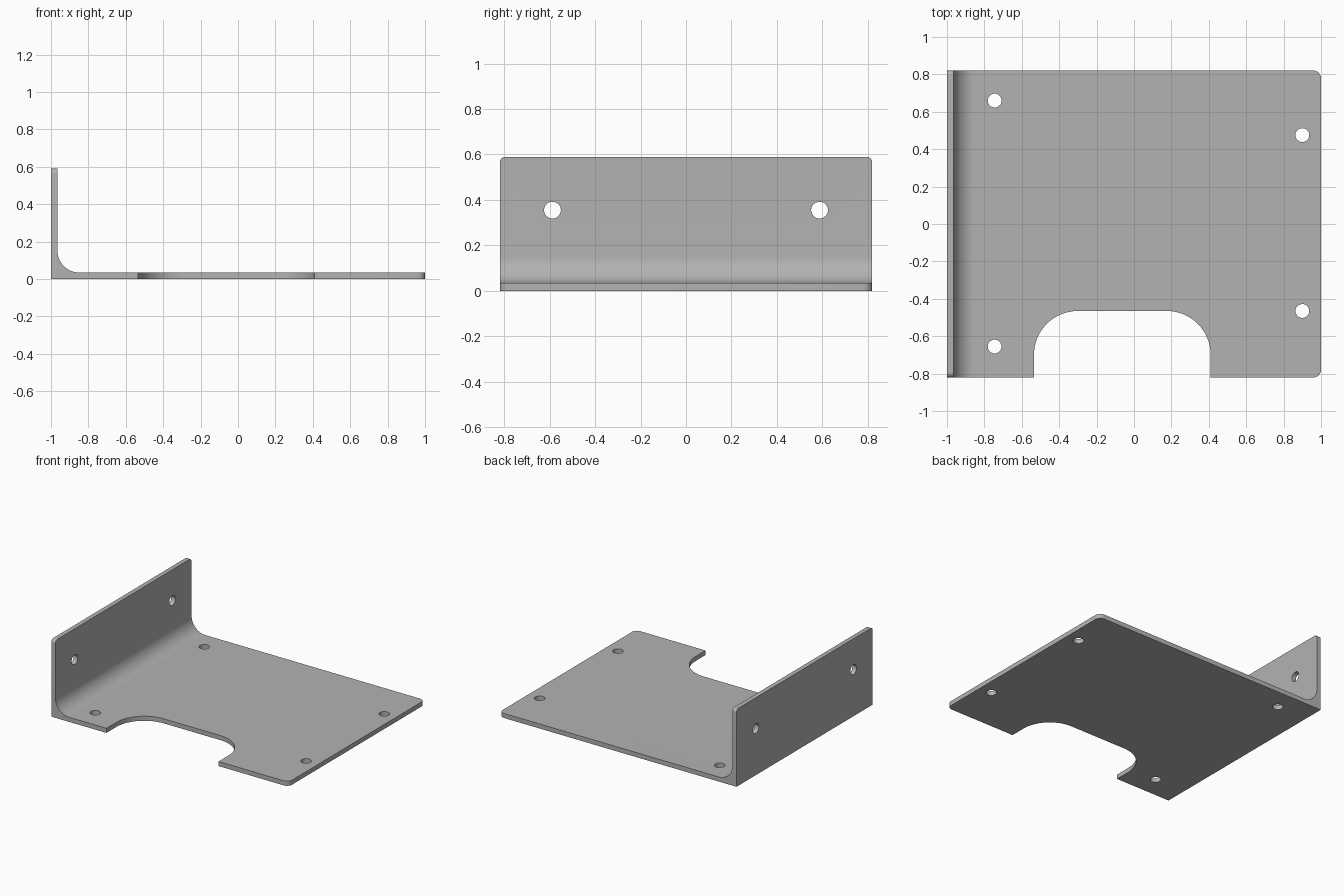
import bpy, bmesh, math
from mathutils import Vector

if "Cube" in bpy.data.objects:
    bpy.data.objects.remove(bpy.data.objects["Cube"])

HALF_Y, HEIGHT, THICK, FILLET = 0.82, 0.59, 0.035, 0.115

grey = bpy.data.materials.new("plain_grey")
grey.use_nodes = True
grey.diffuse_color = (0.45, 0.45, 0.45, 1)
grey.node_tree.nodes["Principled BSDF"].inputs["Base Color"].default_value = grey.diffuse_color


def arc(cx, cy, r, start, end, steps=16):
    angles = [math.radians(start + (end - start) * i / steps) for i in range(steps + 1)]
    return [(cx + r * math.cos(a), cy + r * math.sin(a)) for a in angles]


def prism(name, points, direction, round_edges=None):
    """Extrude a closed outline, optionally rounding chosen edges."""
    bm = bmesh.new()
    face = bm.faces.new([bm.verts.new(p) for p in points])
    new = bmesh.ops.extrude_face_region(bm, geom=[face], use_keep_orig=True)["geom"]
    bmesh.ops.translate(bm, vec=direction, verts=[v for v in new if isinstance(v, bmesh.types.BMVert)])
    bmesh.ops.recalc_face_normals(bm, faces=bm.faces)
    for test, radius in round_edges or []:
        edges = [e for e in bm.edges if all(test(v.co) for v in e.verts)
                 and abs(e.verts[0].co.y - e.verts[1].co.y) < 0.001]
        bmesh.ops.bevel(bm, geom=edges, offset=radius, segments=8, profile=0.5, affect='EDGES')
    mesh = bpy.data.meshes.new(name)
    bm.to_mesh(mesh)
    bm.free()
    obj = bpy.data.objects.new(name, mesh)
    bpy.context.collection.objects.link(obj)
    return obj


# Angle section: base plate, inner bend and upright flange
section = [(-1, 0), (1, 0), (1, THICK)]
section += arc(-1 + THICK + FILLET, THICK + FILLET, FILLET, 270, 180)
section += [(-1 + THICK, HEIGHT), (-1, HEIGHT)]
bracket = prism("angle_bracket", [(x, -HALF_Y, z) for x, z in section], Vector((0, 2 * HALF_Y, 0)),
                [(lambda c: c.x > 0.99, 0.04), (lambda c: c.z > HEIGHT - 0.01, 0.025)])
bracket.data.materials.append(grey)

# Rounded notch in the front edge of the base
notch = [(-0.535, -1)] + arc(-0.30, -0.70, 0.235, 180, 90)
notch += arc(0.175, -0.70, 0.235, 90, 0) + [(0.41, -1)]
cutters = [prism("notch_cutter", [(x, y, -0.1) for x, y in notch], Vector((0, 0, 0.3)))]

# Screw holes through the base and the flange
for x, y in [(-0.745, 0.66), (-0.745, -0.655), (0.9, 0.475), (0.9, -0.465)]:
    ring = arc(x, y, 0.037, 0, 360, 32)[:-1]
    cutters.append(prism("base_hole_cutter", [(a, b, -0.1) for a, b in ring], Vector((0, 0, 0.3))))
for y in (-0.588, 0.588):
    ring = arc(y, 0.355, 0.037, 0, 360, 32)[:-1]
    cutters.append(prism("flange_hole_cutter", [(-1.1, a, b) for a, b in ring], Vector((0.3, 0, 0))))

bpy.ops.object.select_all(action='DESELECT')
bpy.context.view_layer.objects.active = bracket
bracket.select_set(True)
for cutter in cutters:
    mod = bracket.modifiers.new("cut", 'BOOLEAN')
    mod.operation, mod.solver, mod.object = 'DIFFERENCE', 'EXACT', cutter
    bpy.ops.object.modifier_apply(modifier=mod.name)
    bpy.data.objects.remove(cutter)

bpy.ops.object.shade_smooth_by_angle(angle=math.radians(30))
